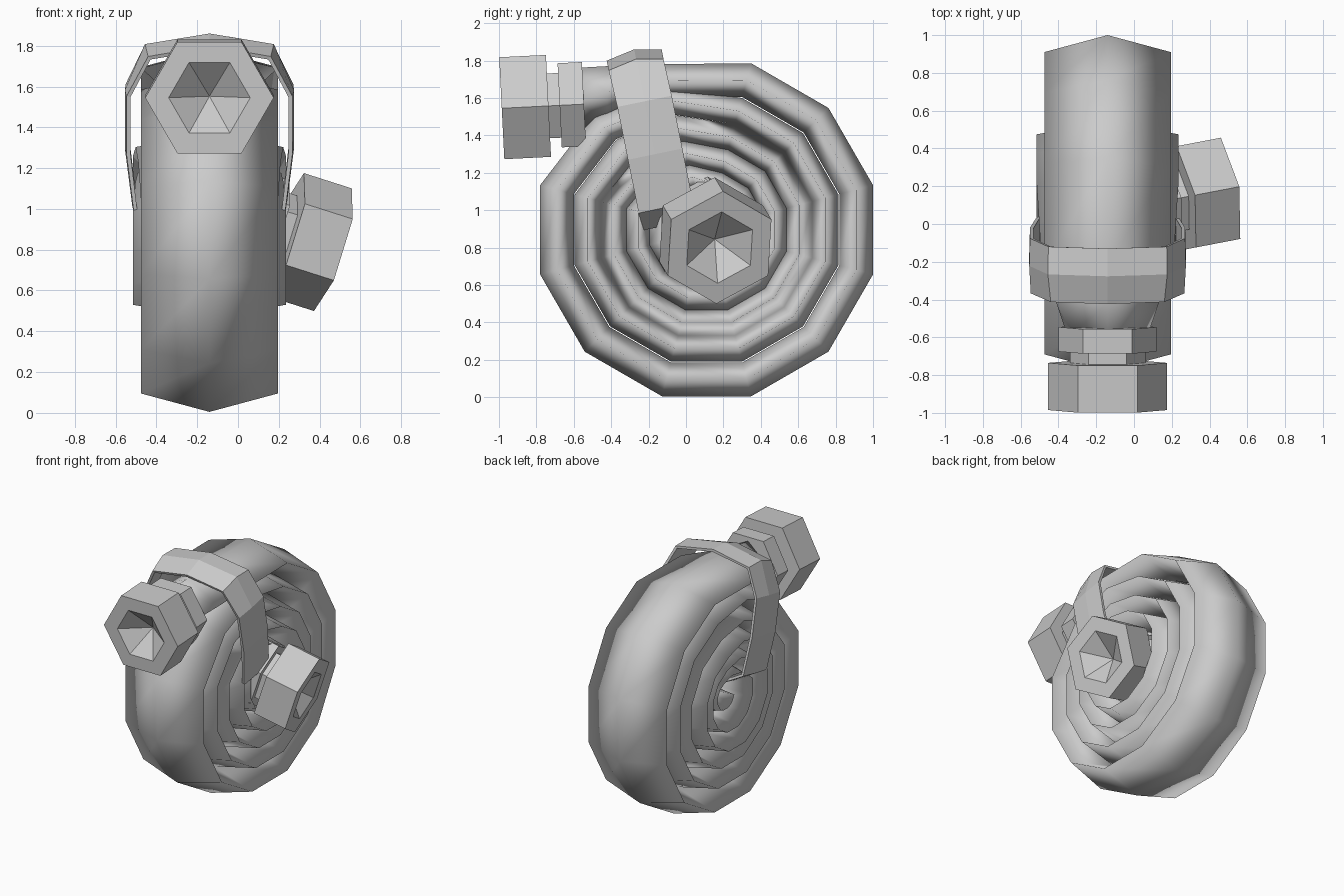
import bpy, bmesh, math
from mathutils import Vector

old = bpy.data.objects.get("Cube")
if old:
    bpy.data.objects.remove(old, do_unlink=True)

grey = bpy.data.materials.new("plain grey")
grey.use_nodes = True
grey.diffuse_color = (0.6, 0.6, 0.6, 1)
grey.node_tree.nodes["Principled BSDF"].inputs["Base Color"].default_value = (0.6, 0.6, 0.6, 1)

MID = -0.14            # x of the hose centre plane
HUB_Y, HUB_Z = 0.11, 0.895


def loft(name, rings, smooth=False, closed=True, caps=True):
    """Skin a list of equal-length point rings."""
    bm = bmesh.new()
    rows = [[bm.verts.new(p) for p in ring] for ring in rings]
    n = len(rows[0])
    for a, b in zip(rows, rows[1:]):
        for i in range(n if closed else n - 1):
            j = (i + 1) % n
            bm.faces.new((a[i], a[j], b[j], b[i]))
    if caps:
        bm.faces.new(rows[0])
        bm.faces.new(rows[-1])
    bmesh.ops.remove_doubles(bm, verts=bm.verts, dist=0.0005)
    bmesh.ops.recalc_face_normals(bm, faces=bm.faces)
    for f in bm.faces:
        f.smooth = smooth
    mesh = bpy.data.meshes.new(name)
    bm.to_mesh(mesh)
    bm.free()
    mesh.materials.append(grey)
    obj = bpy.data.objects.new(name, mesh)
    bpy.context.collection.objects.link(obj)
    return obj


def section(y, z, angle, half_width, half_height):
    """Flattened four-point hose section standing on the path."""
    c = Vector((MID, y, z))
    out = Vector((0, math.cos(angle), math.sin(angle))) * half_height
    side = Vector((half_width, 0, 0))
    return [c + out, c + side, c - out, c - side]


# Coiled hose: straight lead-in, then turns that step inward at the top front
up = math.pi / 2
sections = [section(-0.60, 1.58, up, 0.21, 0.18),
            section(-0.42, 1.63, up, 0.27, 0.14),
            section(-0.22, 1.69, up, 0.335, 0.09)]
turns = [(0.80, 0.335, 0.09), (0.635, 0.335, 0.07), (0.495, 0.335, 0.07),
         (0.365, 0.375, 0.065), (0.24, 0.34, 0.07), (0.1, 0.28, 0.08), (0.1, 0.28, 0.08)]
for i in range(12 * 5 + 9):
    turn, step = divmod(i, 12)
    t = max(0, step - 9) / 3
    r, w, h = (a + (b - a) * t for a, b in zip(turns[turn], turns[turn + 1]))
    ang = math.radians(75 - 30 * i)
    k = 1 / math.cos(math.radians(15))
    sections.append(section(HUB_Y + r * k * math.cos(ang), HUB_Z + r * k * math.sin(ang),
                            ang, w, h * k))
loft("coiled_hose", sections, smooth=True)


def coupling(name, face_centre, axis, corner_hint):
    """Six-sided coupling with a conical socket in its outer face."""
    a = Vector(axis).normalized()
    h = Vector(corner_hint)
    u = (h - a * h.dot(a)).normalized()
    v = a.cross(u)
    profile = [(0, -0.15), (0.2, 0), (0.315, 0), (0.315, -0.25), (0.2, -0.25),
               (0.2, -0.31), (0.26, -0.31), (0.26, -0.44), (0, -0.44)]
    rings = []
    for r, t in profile:
        rings.append([Vector(face_centre) + a * t
                      + (u * math.cos(s * math.pi / 3) + v * math.sin(s * math.pi / 3)) * r
                      for s in range(6)])
    return loft(name, rings, caps=False)


coupling("inlet_coupling", (MID, -0.985, 1.545), (0, -1, -0.05), (1, 0, 0))
coupling("hub_coupling", (0.465, 0.18, 0.80), (0.235, 0.045, -0.075), (0, 0, 1))

# Carrying strap: tilted band over the hose, ends tucked into the coil
half = [(0.2, 0.93), (0.37, 1.02), (0.405, 1.3), (0.405, 1.58), (0.31, 1.8)]
path = half + [(0, 1.85)] + [(-x, z) for x, z in reversed(half)]
rows = []
for x, z in path:
    y = -0.265 + (1.8 - z) * 0.2
    top = z > 1.7
    rows.append([Vector((MID + x * (0.95 if top else 0.98), y - 0.145, z - (0.06 if top else 0.03))),
                 Vector((MID + x, y, z)),
                 Vector((MID + x * 0.99, y + 0.145, z + (0 if top else 0.03)))])
strap = loft("strap", rows, closed=False, caps=False)
thick = strap.modifiers.new("thickness", "SOLIDIFY")
thick.thickness = 0.02
thick.offset = 0
